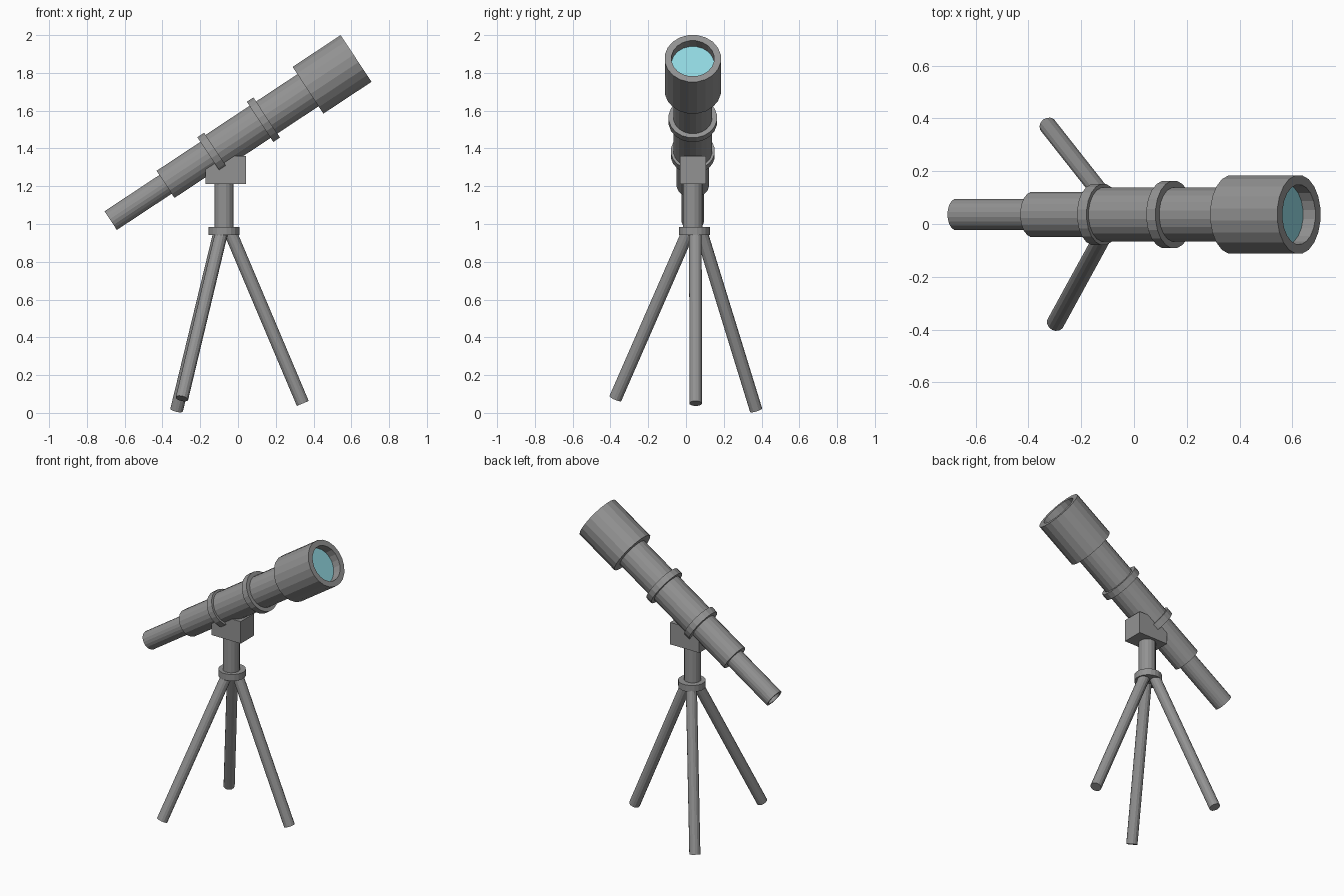
import bpy, bmesh, math
from mathutils import Vector, Matrix

if "Cube" in bpy.data.objects:
    bpy.data.objects.remove(bpy.data.objects["Cube"])

CY = 0.036                                   # y of the symmetry plane
EYE = Vector((-0.674, CY, 1.018))            # eyepiece end of the optical axis
AIM = Vector((0.834, 0, 0.551)).normalized()


def material(name, colour):
    mat = bpy.data.materials.new(name)
    mat.diffuse_color = (*colour, 1)
    mat.use_nodes = True
    mat.node_tree.nodes["Principled BSDF"].inputs["Base Color"].default_value = mat.diffuse_color
    return mat


DARK = material("dark_grey", (0.29, 0.29, 0.29))
GLASS = material("glass", (0.28, 0.67, 0.74))


def add_object(name, bm, matrix, mat=DARK):
    mesh = bpy.data.meshes.new(name)
    bm.to_mesh(mesh)
    bm.free()
    mesh.materials.append(mat)
    obj = bpy.data.objects.new(name, mesh)
    obj.matrix_world = matrix
    bpy.context.collection.objects.link(obj)
    return obj


def lathe(name, profile, base, direction, sides, mat=DARK):
    """Revolve (radius, distance) points about an axis; radius 0 closes an end."""
    bm = bmesh.new()
    rings = []
    for r, t in profile:
        if r == 0:
            rings.append([bm.verts.new((0, 0, t))] * sides)
        else:
            angles = [2 * math.pi * (i + 0.5) / sides for i in range(sides)]
            rings.append([bm.verts.new((r * math.cos(a), r * math.sin(a), t)) for a in angles])
    for a, b in zip(rings, rings[1:]):
        for i in range(sides):
            j = (i + 1) % sides
            corners = list(dict.fromkeys((a[i], a[j], b[j], b[i])))
            bm.faces.new(corners)
    bmesh.ops.dissolve_limit(bm, angle_limit=0.001, verts=bm.verts, edges=bm.edges)
    bmesh.ops.recalc_face_normals(bm, faces=bm.faces)
    rot = Vector(direction).to_track_quat('Z', 'Y').to_matrix().to_4x4()
    return add_object(name, bm, Matrix.Translation(base) @ rot, mat)


def rod(name, r, start, end, sides):
    start, end = Vector(start), Vector(end)
    length = (end - start).length
    return lathe(name, [(0, 0), (r, 0), (r, length), (0, length)], start, end - start, sides)


# Optical tube sections, measured along the axis from the eyepiece
tube_parts = {
    "eyepiece": [(0, 0.03), (0.046, 0.03), (0.046, 0), (0.06, 0), (0.06, 0.37), (0, 0.37)],
    "rear_tube": [(0, 0.348), (0.087, 0.348), (0.087, 0.66), (0, 0.66)],
    "main_tube": [(0, 0.645), (0.103, 0.645), (0.103, 1.27), (0, 1.27)],
    "rear_ring": [(0, 0.626), (0.117, 0.626), (0.117, 0.669), (0, 0.669)],
    "front_ring": [(0, 0.948), (0.129, 0.948), (0.129, 0.99), (0, 0.99)],
    "lens_hood": [(0, 1.252), (0.15, 1.252), (0.15, 1.557), (0.114, 1.557),
                  (0.114, 1.49), (0, 1.49)],
}
for name, profile in tube_parts.items():
    lathe(name, profile, EYE, AIM, 20)

# Glass lens set back in the hood
lathe("lens", [(0, 1.485), (0.115, 1.485), (0.115, 1.501), (0, 1.501)], EYE, AIM, 20, GLASS)

# Mount block
bm = bmesh.new()
bmesh.ops.create_cube(bm, size=1)
add_object("mount_block", bm, Matrix.Translation((-0.064, CY, 1.286))
           @ Matrix.Diagonal((0.214, 0.138, 0.146, 1)))

# Centre column and tripod collar
rod("column", 0.052, (-0.074, CY, 0.95), (-0.074, CY, 1.23), 16)
rod("collar", 0.083, (-0.074, CY + 0.008, 0.942), (-0.074, CY + 0.008, 0.985), 20)

# Tripod legs (top, foot)
legs = {
    "front_leg": ((-0.088, 0.008, 0.95), (-0.297, -0.374, 0.076)),
    "back_leg": ((-0.098, 0.083, 0.95), (-0.325, 0.371, 0.015)),
    "right_leg": ((-0.038, 0.05, 0.95), (0.343, 0.051, 0.05)),
}
for name, (top, foot) in legs.items():
    rod(name, 0.034, top, foot, 14)
